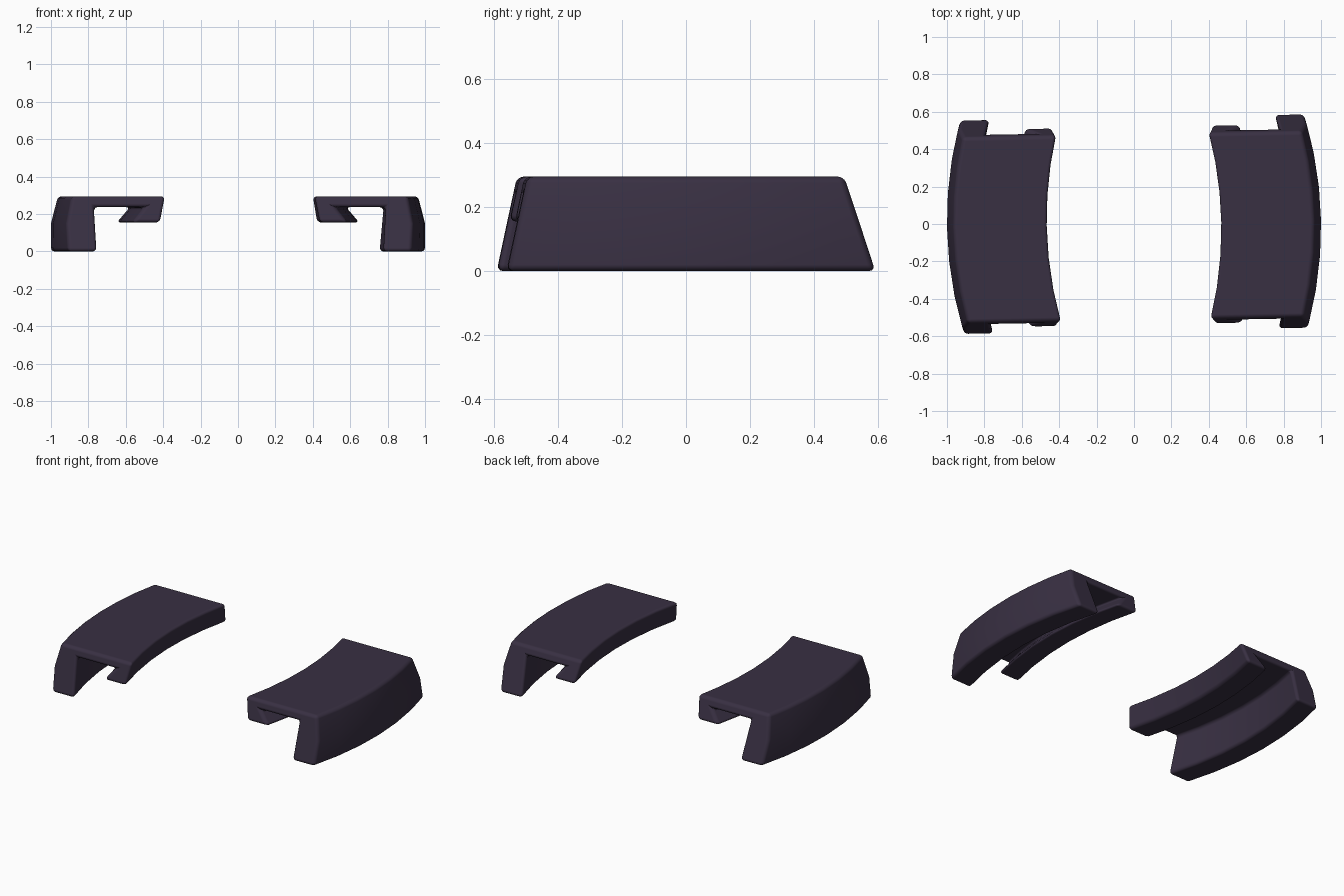
import bpy, bmesh, math

if "Cube" in bpy.data.objects:
    bpy.data.objects.remove(bpy.data.objects["Cube"])

mat = bpy.data.materials.new("dark_purple")
mat.diffuse_color = (0.04, 0.029, 0.055, 1)
mat.use_nodes = True
mat.node_tree.nodes["Principled BSDF"].inputs["Base Color"].default_value = mat.diffuse_color

# cross-section (x, z) at mid length: outer leg, top plate, hooked inner lip
PROFILE = [(1.0, 0.0), (1.0, 0.15), (0.963, 0.295), (0.462, 0.295),
           (0.497, 0.155), (0.648, 0.155), (0.578, 0.237),
           (0.845, 0.237), (0.845, 0.0)]
SEGMENTS = 6
TWIST = 0.018


def end_y(t, z):
    # ends slope inwards towards the top
    top = 0.478 if t > 0 else 0.512
    return t * (0.575 + (top - 0.575) * z / 0.295)


def curved_clamp(name, side):
    bm = bmesh.new()
    rings = []
    for i in range(SEGMENTS + 1):
        t = -1 + 2 * i / SEGMENTS
        ring = []
        for px, z in PROFILE:
            y = end_y(t, z)
            x = side * (px - 0.25 * y * y)
            ring.append(bm.verts.new((x * math.cos(TWIST) - y * math.sin(TWIST),
                                      x * math.sin(TWIST) + y * math.cos(TWIST), z)))
        rings.append(ring)
    n = len(PROFILE)
    for a, b in zip(rings, rings[1:]):
        for k in range(n):
            bm.faces.new((a[k], a[(k + 1) % n], b[(k + 1) % n], b[k]))
    bm.faces.new(rings[0])
    bm.faces.new(rings[-1][::-1])
    bmesh.ops.recalc_face_normals(bm, faces=bm.faces)
    me = bpy.data.meshes.new(name)
    bm.to_mesh(me)
    bm.free()
    me.materials.append(mat)
    ob = bpy.data.objects.new(name, me)
    bpy.context.collection.objects.link(ob)
    # soft rounded edges
    bev = ob.modifiers.new("round", 'BEVEL')
    bev.width = 0.02
    bev.segments = 3
    bev.limit_method = 'ANGLE'
    bev.angle_limit = math.radians(30)
    for p in me.polygons:
        p.use_smooth = True
    bev.harden_normals = True


curved_clamp("right_curved_clamp", 1)
curved_clamp("left_curved_clamp", -1)
